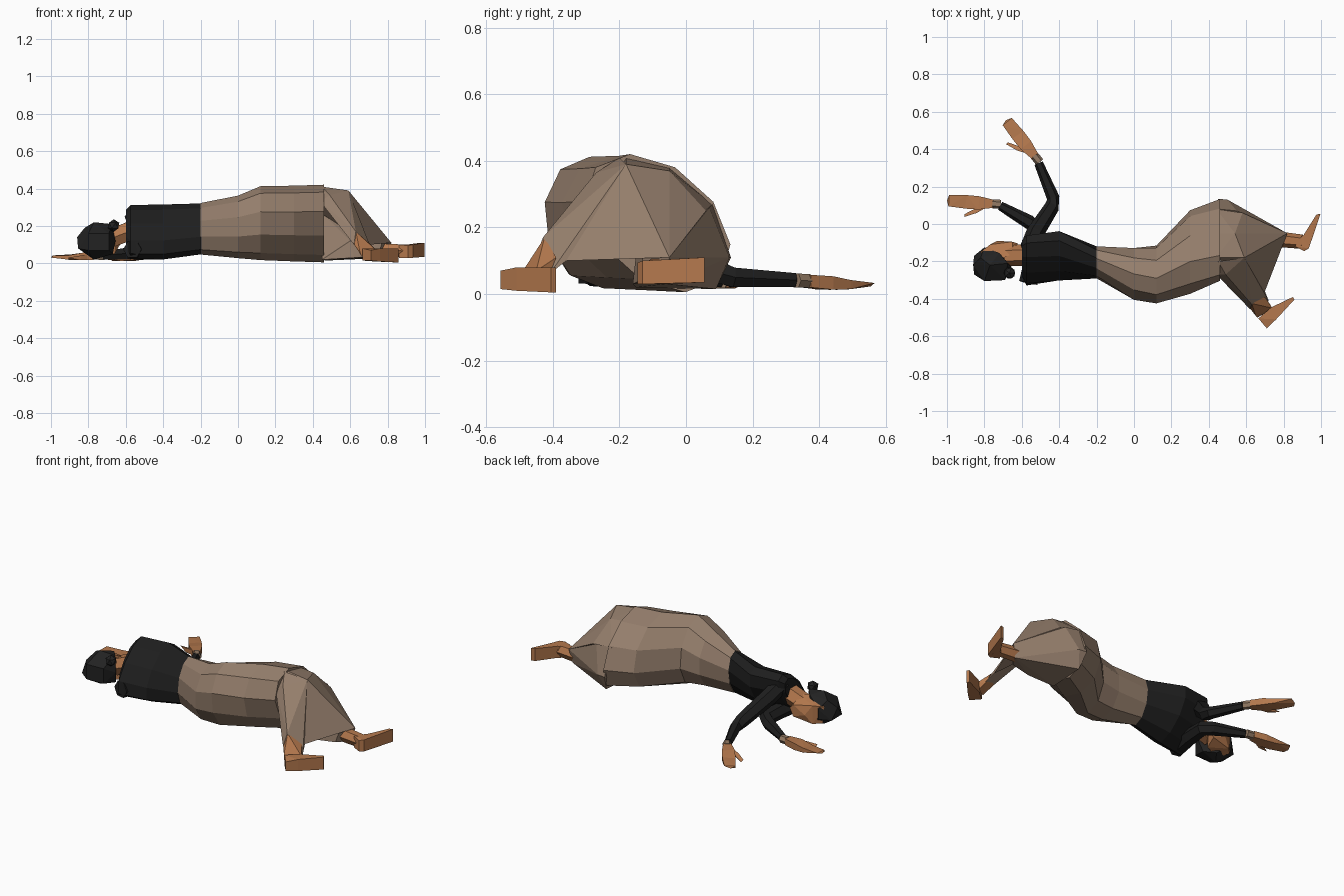
import bpy, bmesh, math
from mathutils import Vector, Matrix


def material(name, rgb):
    m = bpy.data.materials.new(name)
    m.diffuse_color = (*rgb, 1)
    return m


SKIN = material("skin", (0.46, 0.19, 0.075))
CLOTH = material("taupe cloth", (0.30, 0.21, 0.15))
BLACK = material("black cloth", (0.013, 0.013, 0.013))
HAIR = material("dark hair", (0.016, 0.016, 0.016))
CUFF = material("cuff", (0.30, 0.20, 0.13))


def finish(bm, name, mat):
    bmesh.ops.recalc_face_normals(bm, faces=bm.faces[:])
    me = bpy.data.meshes.new(name)
    bm.to_mesh(me)
    bm.free()
    me.materials.append(mat)
    ob = bpy.data.objects.new(name, me)
    bpy.context.collection.objects.link(ob)
    return ob


def hull(name, pts, mat):
    """Faceted solid wrapped around a few points."""
    bm = bmesh.new()
    for p in pts:
        bm.verts.new(p)
    bmesh.ops.convex_hull(bm, input=bm.verts[:])
    loose = [v for v in bm.verts if not v.link_faces]
    bmesh.ops.delete(bm, geom=loose, context='VERTS')
    return finish(bm, name, mat)


def loft(name, rings, mat):
    bm = bmesh.new()
    rows = [[bm.verts.new(p) for p in r] for r in rings]
    n = len(rows[0])
    for a, b in zip(rows, rows[1:]):
        for i in range(n):
            j = (i + 1) % n
            bm.faces.new((a[i], a[j], b[j], b[i]))
    bm.faces.new(rows[0])
    bm.faces.new(rows[-1])
    return finish(bm, name, mat)


def section(x, yc, zc, ry, rz, skew=0.0, n=10):
    """Oval body section across x, leaning in y by skew."""
    out = []
    for i in range(n):
        a = 2 * math.pi * (i + 0.5) / n
        dz = rz * math.sin(a) / math.cos(math.pi / n / 2)
        out.append((x, yc + ry * math.cos(a) * 1.04 + skew * dz, zc + dz))
    return out


def tube(name, path, mat, n=6):
    """Limb through (x, y, z, radius) points."""
    P = [Vector(p[:3]) for p in path]
    rings = []
    for i, p in enumerate(P):
        d = (P[min(i + 1, len(P) - 1)] - P[max(i - 1, 0)]).normalized()
        s = d.cross(Vector((0, 0, 1))).normalized()
        u = s.cross(d)
        r = path[i][3]
        rings.append([p + s * r * math.cos(k * 2 * math.pi / n)
                      + u * r * math.sin(k * 2 * math.pi / n) for k in range(n)])
    return loft(name, rings, mat)


def ball(name, c, size, mat, sub=1):
    bm = bmesh.new()
    bmesh.ops.create_icosphere(bm, subdivisions=sub, radius=1,
                               matrix=Matrix.Translation(c) @ Matrix.Diagonal((*size, 1)))
    return finish(bm, name, mat)


# torso, upper shoulder leaning forward
loft("top", [section(-0.60, -0.185, 0.175, 0.07, 0.11, 0.6),
             section(-0.575, -0.195, 0.168, 0.095, 0.142, 0.65),
             section(-0.40, -0.170, 0.168, 0.108, 0.145, 0.55),
             section(-0.19, -0.207, 0.185, 0.078, 0.134, 0.15)], BLACK)

# hips and thighs
loft("skirt", [section(-0.20, -0.205, 0.185, 0.08, 0.136, 0.15),
               section(0.0, -0.267, 0.195, 0.140, 0.165),
               section(0.12, -0.270, 0.215, 0.150, 0.195, -0.1),
               section(0.30, -0.150, 0.213, 0.21, 0.20, -0.25),
               section(0.46, -0.085, 0.213, 0.195, 0.205, -0.40)], CLOTH)

# shins and the cloth stretched between them
hull("skirt_upper_shin", [
    (0.44, -0.27, 0.33), (0.49, -0.27, 0.365), (0.45, -0.20, 0.41), (0.59, -0.18, 0.39),
    (0.52, -0.19, 0.30), (0.62, -0.455, 0.10), (0.63, -0.43, 0.17),
    (0.72, -0.41, 0.06), (0.70, -0.36, 0.10)], CLOTH)
hull("skirt_lower_shin", [
    (0.45, 0.135, 0.11), (0.50, 0.13, 0.11), (0.45, 0.08, 0.27), (0.55, 0.07, 0.26),
    (0.47, 0.09, 0.015), (0.45, -0.15, 0.02), (0.62, -0.16, 0.03), (0.60, -0.15, 0.12),
    (0.82, -0.05, 0.11), (0.77, -0.13, 0.11), (0.80, -0.06, 0.03), (0.75, -0.14, 0.04)], CLOTH)
hull("skirt_drape", [
    (0.44, -0.18, 0.41), (0.59, -0.18, 0.39), (0.44, -0.05, 0.38), (0.54, -0.05, 0.37),
    (0.44, 0.08, 0.27), (0.58, 0.06, 0.25), (0.70, -0.36, 0.10),
    (0.70, -0.22, 0.14), (0.77, -0.13, 0.11), (0.82, -0.05, 0.11)], CLOTH)

# ankles and feet
tube("lower_ankle", [(0.76, -0.08, 0.07, 0.042), (0.90, -0.095, 0.067, 0.038)], SKIN)
hull("lower_foot", [(x, y, z) for x, y, z0, z1 in (
    (0.91, -0.145, 0.03, 0.095), (0.86, -0.12, 0.03, 0.10), (0.90, -0.06, 0.03, 0.10),
    (0.935, -0.13, 0.03, 0.10))
    for z in (z0, z1)], SKIN)
hull("lower_toes", [(x, y, z) for x, y, z0, z1 in (
    (0.935, -0.13, 0.03, 0.10), (0.90, -0.07, 0.03, 0.10),
    (0.975, 0.05, 0.035, 0.11), (0.997, 0.055, 0.035, 0.11))
    for z in (z0, z1)], SKIN)
hull("upper_ankle", [
    (0.615, -0.445, 0.11), (0.63, -0.425, 0.17), (0.70, -0.39, 0.11), (0.715, -0.41, 0.06),
    (0.65, -0.49, 0.07), (0.66, -0.50, 0.04), (0.74, -0.45, 0.07), (0.73, -0.46, 0.03)], SKIN)
hull("upper_foot", [(x, y, z) for x, y, z0, z1 in (
    (0.71, -0.558, 0.015, 0.07), (0.665, -0.505, 0.015, 0.08), (0.735, -0.445, 0.01, 0.08),
    (0.85, -0.39, 0.005, 0.08), (0.857, -0.405, 0.005, 0.08), (0.76, -0.51, 0.01, 0.08))
    for z in (z0, z1)], SKIN)

# arms: sleeve, cuff, hand
tube("upper_sleeve", [(-0.56, -0.13, 0.25, 0.05), (-0.53, -0.05, 0.19, 0.048),
                      (-0.44, 0.09, 0.07, 0.040), (-0.432, 0.14, 0.05, 0.034),
                      (-0.51, 0.325, 0.042, 0.024)], BLACK)
tube("lower_sleeve", [(-0.565, -0.315, 0.075, 0.05), (-0.53, -0.15, 0.065, 0.046),
                      (-0.515, -0.03, 0.058, 0.042), (-0.56, 0.01, 0.055, 0.038),
                      (-0.715, 0.097, 0.042, 0.024)], BLACK)


def hand(name, wrist, tip, side):
    w, t = Vector(wrist), Vector(tip)
    d = (t - w).normalized()
    s = Vector((-d.y, d.x, 0)).normalized() * side
    L = (t - w).length
    at = lambda f, o, z: w + d * L * f + s * o + Vector((0, 0, z))
    tube(name + "_cuff", [(*(w - d * 0.025), 0.024), (*(w + d * 0.02), 0.024)], CUFF)
    hull(name + "_palm", [at(f, o, z) for f, o, z in (
        (0.06, 0.022, 0.018), (0.06, -0.022, 0.018), (0.06, 0.022, -0.02), (0.06, -0.022, -0.02),
        (0.35, 0.036, 0.015), (0.35, -0.035, 0.015), (0.35, 0.036, -0.025), (0.35, -0.035, -0.025),
        (0.62, 0.036, 0.0), (0.62, -0.037, 0.004), (0.62, 0.036, -0.024), (0.62, -0.037, -0.022))], SKIN)
    hull(name + "_fingers", [at(f, o, z) for f, o, z in (
        (0.6, 0.036, 0.0), (0.6, -0.037, 0.005), (0.6, 0.036, -0.024), (0.6, -0.037, -0.022),
        (0.96, 0.030, -0.004), (0.96, -0.032, -0.002), (1.0, 0.0, -0.012), (0.96, 0.03, -0.015))], SKIN)
    hull(name + "_thumb", [at(f, o, z) for f, o, z in (
        (0.18, 0.02, 0.01), (0.18, 0.02, -0.022), (0.42, 0.033, -0.005),
        (0.38, 0.055, 0.0), (0.38, 0.055, -0.025), (0.62, 0.08, -0.012), (0.62, 0.065, -0.024))], SKIN)


hand("upper_hand", (-0.52, 0.35, 0.04), (-0.685, 0.555, 0.035), 1)
hand("lower_hand", (-0.738, 0.107, 0.04), (-1.0, 0.125, 0.045), 1)

# neck, head, hair
tube("neck", [(-0.56, -0.165, 0.18, 0.058), (-0.69, -0.17, 0.13, 0.055)], SKIN)
hull("face", [
    (-0.81, -0.15, 0.06), (-0.82, -0.15, 0.16), (-0.77, -0.11, 0.06), (-0.77, -0.11, 0.17),
    (-0.73, -0.09, 0.11), (-0.65, -0.095, 0.08), (-0.65, -0.095, 0.15),
    (-0.62, -0.105, 0.12), (-0.66, -0.16, 0.05), (-0.65, -0.16, 0.19),
    (-0.76, -0.20, 0.04), (-0.74, -0.20, 0.20)], SKIN)
hull("hair", [
    (-0.80, -0.125, 0.09), (-0.80, -0.125, 0.15), (-0.72, -0.155, 0.205), (-0.72, -0.155, 0.035),
    (-0.855, -0.17, 0.08), (-0.86, -0.22, 0.14), (-0.855, -0.27, 0.08), (-0.82, -0.18, 0.19),
    (-0.80, -0.305, 0.07), (-0.80, -0.305, 0.16), (-0.77, -0.22, 0.22), (-0.77, -0.22, 0.02),
    (-0.69, -0.30, 0.07), (-0.69, -0.30, 0.16), (-0.675, -0.21, 0.21), (-0.67, -0.21, 0.05),
    (-0.655, -0.23, 0.12)], HAIR)
ball("hair_bun", (-0.665, -0.262, 0.202), (0.034, 0.034, 0.034), HAIR)
